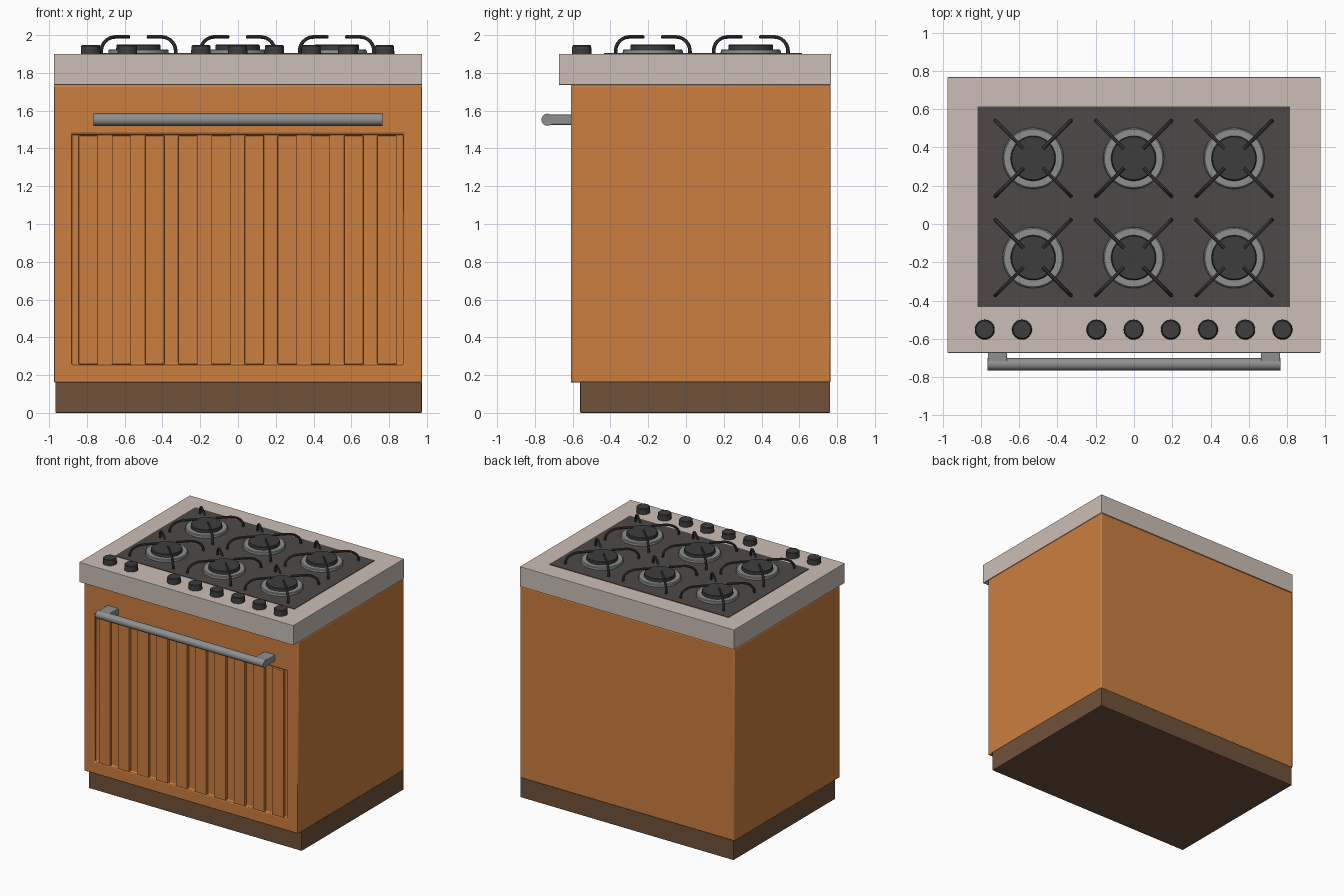
import bpy, bmesh, math
from mathutils import Vector

if "Cube" in bpy.data.objects:
    bpy.data.objects.remove(bpy.data.objects["Cube"])


def material(name, rgb):
    m = bpy.data.materials.new(name)
    m.diffuse_color = (*rgb, 1)
    m.use_nodes = True
    m.node_tree.nodes["Principled BSDF"].inputs["Base Color"].default_value = m.diffuse_color
    return m


ORANGE = material("orange wood", (0.60, 0.21, 0.05))
STONE = material("pale stone", (0.60, 0.52, 0.465))
BROWN = material("dark brown", (0.16, 0.084, 0.042))
PLATE = material("charcoal plate", (0.073, 0.066, 0.063))
METAL = material("grey metal", (0.27, 0.28, 0.28))
BLACK = material("black iron", (0.047, 0.047, 0.047))


def finish(name, bm, mat, bevel=0, segments=2, smooth=True):
    bmesh.ops.recalc_face_normals(bm, faces=bm.faces)
    me = bpy.data.meshes.new(name)
    bm.to_mesh(me)
    bm.free()
    ob = bpy.data.objects.new(name, me)
    bpy.context.collection.objects.link(ob)
    me.materials.append(mat)
    if bevel:
        mod = ob.modifiers.new("Bevel", 'BEVEL')
        mod.width, mod.segments, mod.limit_method = bevel, segments, 'ANGLE'
    if smooth:
        bpy.ops.object.select_all(action='DESELECT')
        ob.select_set(True)
        bpy.context.view_layer.objects.active = ob
        bpy.ops.object.shade_smooth_by_angle(angle=math.radians(35))
    return ob


def box_bm(lo, hi):
    bm = bmesh.new()
    bmesh.ops.create_cube(bm, size=1)
    for v in bm.verts:
        v.co = Vector([lo[i] if v.co[i] < 0 else hi[i] for i in range(3)])
    return bm


def box(name, lo, hi, mat, bevel=0):
    return finish(name, box_bm(lo, hi), mat, bevel, smooth=False)


def lathe(name, profile, x, y, mat, n=40):
    # spin an (r, z) profile around the vertical axis
    bm = bmesh.new()
    vs = [bm.verts.new((x + r, y, z)) for r, z in profile]
    edges = [bm.edges.new(p) for p in zip(vs, vs[1:])]
    bmesh.ops.spin(bm, geom=vs + edges, cent=(x, y, 0), axis=(0, 0, 1),
                   angle=2 * math.pi, steps=n)
    bmesh.ops.remove_doubles(bm, verts=bm.verts, dist=1e-5)
    return finish(name, bm, mat)


# cabinet base and worktop
box("plinth", (-0.967, -0.56, 0), (0.973, 0.763, 0.165), BROWN, 0.004)
box("worktop", (-0.975, -0.673, 1.737), (0.975, 0.767, 1.90), STONE, 0.002)
box("hob_plate", (-0.818, -0.433, 1.89), (0.816, 0.613, 1.904), PLATE)

# cabinet body with a recessed front panel
PX0, PX1, PZ0, PZ1, DEPTH = -0.88, 0.876, 0.255, 1.475, 0.025
bm = box_bm((-0.975, -0.61, 0.16), (0.975, 0.765, 1.737))
bm.normal_update()
front = min(bm.faces, key=lambda f: f.calc_center_median().y)
bmesh.ops.inset_region(bm, faces=[front], thickness=0.05)
for v in front.verts:
    v.co = (PX0 if v.co.x < 0 else PX1, -0.61, PZ0 if v.co.z < 0.9 else PZ1)
new = bmesh.ops.extrude_discrete_faces(bm, faces=[front])["faces"][0]
for v in new.verts:
    v.co.y += DEPTH
finish("cabinet_body", bm, ORANGE, 0.008)

# vertical slats in the front panel
pitch = (PX1 - PX0) / 10
for i in range(10):
    c = PX0 + pitch * (i + 0.5)
    box(f"slat_{i + 1}", (c - 0.051, -0.609, PZ0 + 0.002),
        (c + 0.051, -0.58, PZ1 - 0.007), ORANGE, 0.004)

# handle
bm = bmesh.new()
bmesh.ops.create_cone(bm, cap_ends=True, segments=24, radius1=0.032,
                      radius2=0.032, depth=1.53)
for v in bm.verts:
    v.co = (v.co.z, v.co.x - 0.733, v.co.y + 1.552)
finish("handle_bar", bm, METAL)
for side in (-1, 1):
    a, b = sorted((side * 0.663, side * 0.764))
    box("handle_post_" + ("left" if side < 0 else "right"),
        (a, -0.735, 1.525), (b, -0.60, 1.579), METAL, 0.006)

# knobs
for i in (0, 1, 3, 4, 5, 6, 7, 8):
    lathe(f"knob_{i + 1}", [(0, 1.947), (0.045, 1.947), (0.05, 1.942),
                            (0.052, 1.90)], -0.78 + 0.1945 * i, -0.552, BLACK, 32)


# pan support: four bent rods around a burner
def pan_support(name, x, y):
    cu = bpy.data.curves.new(name, 'CURVE')
    cu.dimensions = '3D'
    cu.bevel_depth, cu.bevel_resolution, cu.use_fill_caps = 0.0095, 2, True
    path = [(0.197, 1.898)]
    for k in range(9):
        t = k / 8 * math.pi / 2
        path.append((0.122 + 0.075 * math.cos(t), 1.915 + 0.0755 * math.sin(t)))
    path.append((0.05, 1.9905))
    for sx in (-1, 1):
        for sy in (-1, 1):
            sp = cu.splines.new('POLY')
            sp.points.add(len(path) - 1)
            for p, (u, z) in zip(sp.points, path):
                p.co = (x + sx * u, y + sy * u, z, 1)
    ob = bpy.data.objects.new(name, cu)
    bpy.context.collection.objects.link(ob)
    cu.materials.append(BLACK)
    bpy.ops.object.select_all(action='DESELECT')
    ob.select_set(True)
    bpy.context.view_layer.objects.active = ob
    bpy.ops.object.convert(target='MESH')
    bpy.ops.object.shade_smooth_by_angle(angle=math.radians(35))


# burners
for row, y in (("front", -0.176), ("back", 0.343)):
    for col, x in (("left", -0.527), ("middle", -0.002), ("right", 0.523)):
        tag = f"{row}_{col}"
        lathe("burner_ring_" + tag, [(0, 1.925), (0.152, 1.925), (0.158, 1.92),
                                     (0.16, 1.90)], x, y, METAL, 48)
        lathe("burner_cap_" + tag, [(0, 1.951), (0.112, 1.951), (0.117, 1.946),
                                    (0.118, 1.92)], x, y, BLACK, 48)
        pan_support("pan_support_" + tag, x, y)
